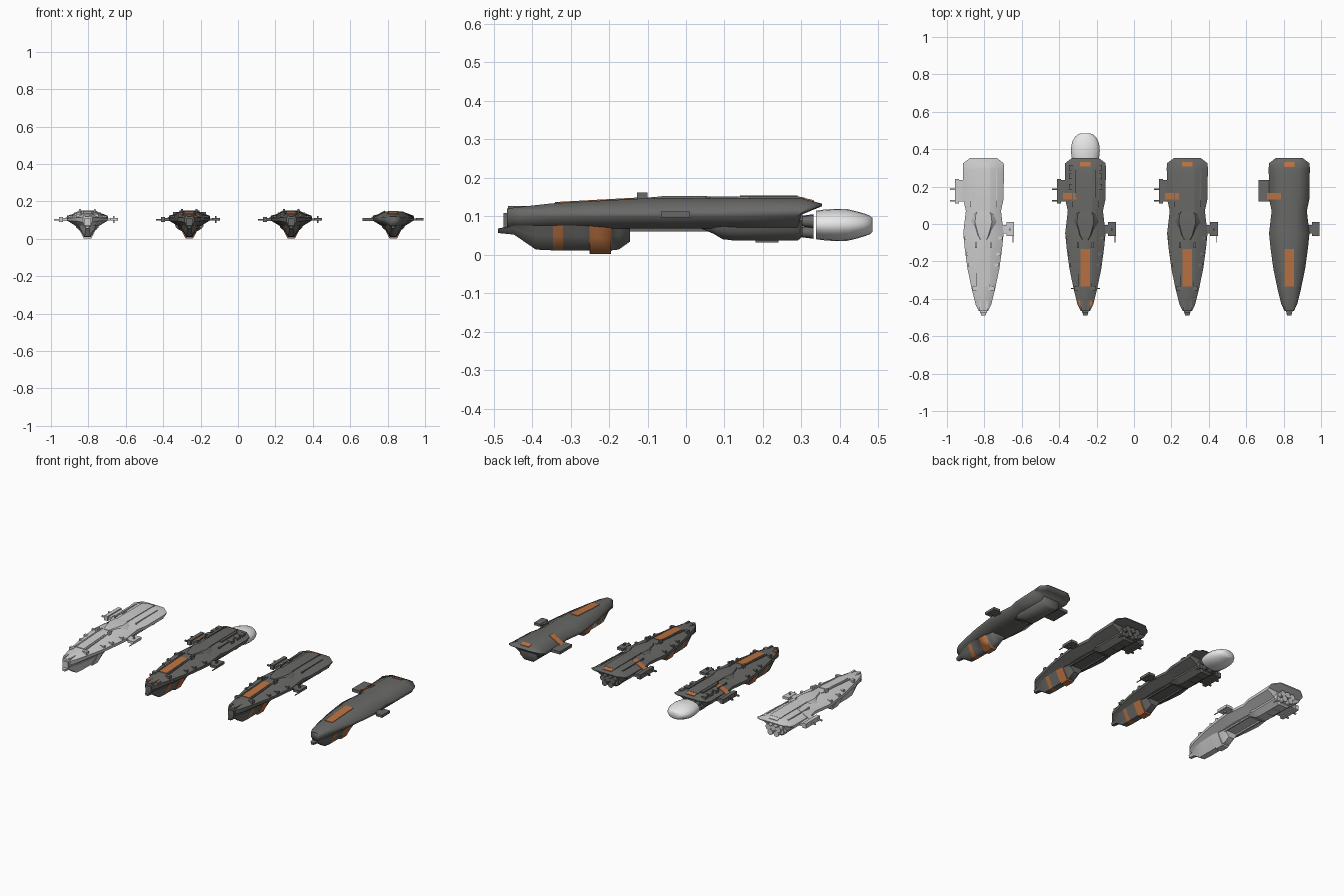
import bpy, bmesh, math

if "Cube" in bpy.data.objects:
    bpy.data.objects.remove(bpy.data.objects["Cube"])

def material(name, r, g, b):
    m = bpy.data.materials.new(name)
    m.diffuse_color = (r, g, b, 1)
    m.use_nodes = True
    m.node_tree.nodes["Principled BSDF"].inputs["Base Color"].default_value = m.diffuse_color
    return m

LIGHT = material("light grey", 0.62, 0.62, 0.62)
DARK = material("dark grey", 0.14, 0.14, 0.135)
ORANGE = material("orange", 0.50, 0.17, 0.055)
WHITE = material("exhaust white", 0.8, 0.8, 0.8)

# hull stations: y, half width, top half width, top z, edge z high, edge z low, bottom z, bottom half width
HULL = [
    (-.465, .025, .015, .120, .112, .090, .070, .012),
    (-.430, .042, .020, .124, .114, .092, .068, .020),
    (-.350, .062, .025, .133, .113, .095, .068, .035),
    (-.240, .085, .030, .139, .112, .096, .068, .047),
    (-.130, .100, .035, .145, .112, .097, .068, .055),
    (-.050, .108, .040, .147, .113, .097, .068, .060),
    (.070, .094, .040, .146, .114, .098, .068, .052),
    (.130, .107, .050, .147, .115, .099, .068, .055),
    (.290, .110, .050, .147, .118, .100, .068, .055),
    (.300, .110, .050, .146, .119, .108, .104, .055),
    (.325, .108, .050, .140, .124, .116, .114, .055),
    (.354, .070, .050, .132, .130, .127, .126, .050)]

def deck_z(y):
    for a, b in zip(HULL, HULL[1:]):
        if a[0] <= y <= b[0]:
            return a[3] + (b[3] - a[3]) * (y - a[0]) / (b[0] - a[0])
    return HULL[-1][3]

def finish(name, bm, mats, angle=30):
    bmesh.ops.recalc_face_normals(bm, faces=bm.faces)
    me = bpy.data.meshes.new(name)
    bm.to_mesh(me)
    bm.free()
    for m in mats:
        me.materials.append(m)
    ob = bpy.data.objects.new(name, me)
    bpy.context.collection.objects.link(ob)
    bpy.ops.object.select_all(action='DESELECT')
    ob.select_set(True)
    bpy.context.view_layer.objects.active = ob
    bpy.ops.object.shade_smooth_by_angle(angle=math.radians(angle))
    return ob

def loft(name, rings, mats, angle=30, bands=()):
    """Skin closed rings; faces whose centre y is within a band get material 1."""
    bm = bmesh.new()
    vs = [[bm.verts.new(p) for p in r] for r in rings]
    n = len(vs[0])
    for a, b in zip(vs, vs[1:]):
        for i in range(n):
            j = (i + 1) % n
            bm.faces.new((a[i], a[j], b[j], b[i]))
    bm.faces.new(vs[0])
    bm.faces.new(vs[-1])
    for f in bm.faces:
        y = f.calc_center_median().y
        if any(lo < y < hi for lo, hi in bands):
            f.material_index = 1
    return finish(name, bm, mats, angle)

def mirror_ring(cx, y, half):
    """half: (x, z) points from top to bottom on the right."""
    return [(cx + x, y, z) for x, z in half] + [(cx - x, y, z) for x, z in reversed(half)]

def box(name, cx, xr, yr, zr, mat, mirrored=False):
    bm = bmesh.new()
    for s in ((1, -1) if mirrored else (1,)):
        g = bmesh.ops.create_cube(bm, size=1)["verts"]
        for v in g:
            v.co = (cx + s * (sum(xr) / 2 + v.co.x * (xr[1] - xr[0])),
                    sum(yr) / 2 + v.co.y * (yr[1] - yr[0]),
                    sum(zr) / 2 + v.co.z * (zr[1] - zr[0]))
    return finish(name, bm, [mat])

def deck_strip(name, cx, x0, x1, ys, lift, mat):
    """Plate following the sloping deck."""
    rings = []
    for y in ys:
        z = deck_z(y)
        rings.append([(cx + x0, y, z + lift), (cx + x1, y, z + lift),
                      (cx + x1, y, z - .005), (cx + x0, y, z - .005)])
    return loft(name, rings, [mat])

def cylinders(name, cx, spots, y0, y1, r0, r1, mat):
    bm = bmesh.new()
    for x, z in spots:
        g = bmesh.ops.create_cone(bm, cap_ends=True, segments=14, radius1=r1, radius2=r0, depth=y1 - y0)["verts"]
        for v in g:
            v.co = (cx + x + v.co.x, (y0 + y1) / 2 - v.co.z, z + v.co.y)
    return finish(name, bm, [mat])

def ship(tag, cx, body, accent, detail):
    ang = 30 if detail else 75
    # main hull
    loft(tag + "_hull", [mirror_ring(cx, y, [(tw, zt), (w, hi), (w, lo), (bw, zb)])
                         for y, w, tw, zt, hi, lo, zb, bw in HULL], [body], ang)
    # forward keel with two painted bands
    keel = [(-.488, .012, .068, .056, .008), (-.447, .022, .075, .052, .010), (-.390, .040, .075, .013, .016),
            (-.346, .048, .075, .011, .018), (-.320, .050, .075, .011, .018), (-.251, .053, .075, .011, .018),
            (-.250, .055, .075, .002, .020), (-.195, .055, .075, .002, .020), (-.194, .053, .075, .011, .018),
            (-.175, .052, .075, .013, .018), (-.145, .050, .075, .034, .016)]
    loft(tag + "_keel", [mirror_ring(cx, y, [(w, zt), (w * .75, (zt + zb) / 2 + .005), (b, zb)])
                         for y, w, zt, zb, b in keel], [body, accent], ang, [(-.347, -.319), (-.252, -.193)])
    # rear belly
    belly = [(.04, .050, .067, .040), (.07, .055, .055, .040), (.095, .06, .040, .032),
             (.13, .06, .036, .030), (.29, .06, .036, .030), (.30, .05, .045, .028)]
    loft(tag + "_belly", [mirror_ring(cx, y, [(w, .09), (w, (.07 + zb) / 2 + .008), (b, zb)])
                          for y, w, zb, b in belly], [body], ang)
    # painted deck panels
    deck_strip(tag + "_bow_stripe", cx, -.025, .025, (-.335, -.24, -.135), .003, accent)
    deck_strip(tag + "_stern_patch", cx, -.028, .028, (.305, .325, .332), .003, accent)
    loft(tag + "_side_patch", [[(cx - .12, y, .112), (cx - .045, y, .151), (cx - .045, y, .145), (cx - .12, y, .106)]
                               for y in (.13, .165)], [accent])
    # side pods: left dock and right sensor
    box(tag + "_left_dock", cx, (-.165 if not detail else -.135, -.08), (.12, .235), (.095, .112), body)
    box(tag + "_right_arm", cx, (.09, .13), (-.05, -.005), (.098, .110), body)
    box(tag + "_right_pod", cx, (.122, .163), (-.065, .01), (.097, .112), body)
    if not detail:
        return
    # dock frame and antennas
    box(tag + "_dock_frame", cx, (-.152, -.13), (.11, .24), (.09, .118), body)
    for i, y in enumerate((.125, .185)):
        box(tag + "_dock_spar_%d" % i, cx, (-.178, -.08), (y - .004, y + .004), (.098, .106), body)
    box(tag + "_pod_antenna", cx, (.156, .160), (-.098, .01), (.095, .099), body)
    box(tag + "_pod_mast", cx, (.138, .146), (-.035, -.025), (.085, .122), body)
    # bow block and bow pods
    box(tag + "_nose_block", cx, (-.018, .018), (-.474, -.44), (.07, .108), body)
    box(tag + "_nose_prongs", cx, (.012, .024), (-.462, -.40), (.105, .126), body, True)
    box(tag + "_bow_pods", cx, (.028, .058), (-.355, -.335), (.105, .133), body, True)
    # raised spine and bridge
    deck_strip(tag + "_spine", cx, -.035, .035, (.05, .13, .29, .308), .004, body)
    for s in (-1, 1):
        deck_strip(tag + "_bow_rail_%s" % ("left" if s < 0 else "right"), cx, s * .032 - .004, s * .032 + .004,
                   (-.34, -.24, -.13, -.08), .003, body)
    loft(tag + "_bridge", [mirror_ring(cx, y, [(w * .6, z), (w, .125), (w, .11)]) for y, w, z in
                           ((-.085, .025, .149), (-.06, .045, .152), (.01, .075, .152),
                            (.05, .068, .152), (.08, .035, .149))], [body])
    box(tag + "_bridge_masts", cx, (.034, .044), (-.127, -.10), (.13, .161), body, True)
    # flank boxes and panels
    for i, (x, y) in enumerate(((.092, -.16), (.080, -.22), (.100, -.075))):
        box(tag + "_flank_box_%d" % i, cx, (x - .028, x + .002), (y - .008, y + .008), (.10, .126), body, True)
    box(tag + "_flank_rail", cx, (.066, .072), (.09, .29), (.12, .141), body, True)
    box(tag + "_belly_rails", cx, (.034, .042), (-.15, .10), (.06, .075), body, True)
    box(tag + "_belly_plate", cx, (-.02, .02), (.18, .24), (.031, .04), body)
    # engines
    box(tag + "_engine_mount", cx, (-.05, .05), (.27, .303), (.05, .104), body)
    cylinders(tag + "_engines", cx, [(-.033, .086), (.033, .086), (-.02, .058), (.02, .058), (0, .088)],
              .295, .331, .012, .017, body)

ship("plain_ship", -.805, LIGHT, LIGHT, True)
ship("full_ship", -.26, DARK, ORANGE, True)
ship("medium_ship", .285, DARK, ORANGE, True)
ship("simple_ship", .83, DARK, ORANGE, False)

# extra fittings on the full detail ship
CX = -.26
for k, y in enumerate((.20, .255, .30)):
    box("stern_locker_%d" % k, CX, (.062, .088), (y - .015, y + .015), (.12, .143), DARK, True)
box("spine_vents", CX, (.040, .054), (.14, .29), (.14, .153), DARK, True)
box("bow_fins", CX, (.058, .078), (-.348, -.342), (.10, .112), DARK, True)
box("bow_markers", CX, (.026, .040), (-.435, -.41), (.108, .124), ORANGE, True)

# exhaust plume: y, half width, half height
PLUME = [(.338, .068, .037), (.36, .074, .040), (.39, .077, .042), (.42, .075, .041),
         (.445, .068, .035), (.465, .056, .029), (.478, .042, .024), (.485, .025, .018)]
loft("exhaust_plume", [[(CX + w * math.cos(t * math.pi / 10), y, .077 + h * math.sin(t * math.pi / 10))
                        for t in range(20)] for y, w, h in PLUME], [WHITE], 50)
